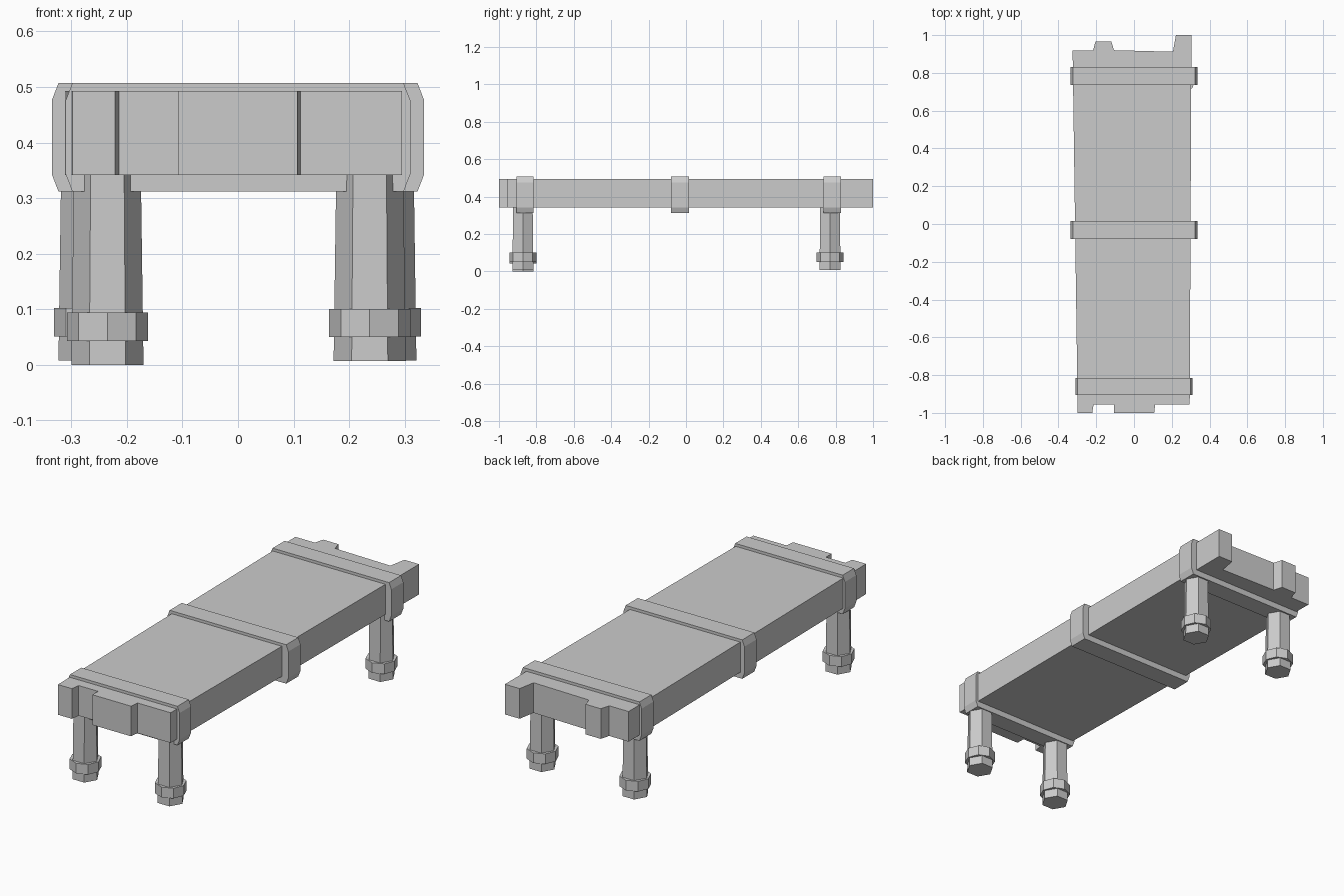
import bpy, bmesh
from math import cos, sin, pi

if "Cube" in bpy.data.objects:
    bpy.data.objects.remove(bpy.data.objects["Cube"])


def finish(name, bm):
    bmesh.ops.recalc_face_normals(bm, faces=bm.faces)
    mesh = bpy.data.meshes.new(name)
    bm.to_mesh(mesh)
    bm.free()
    obj = bpy.data.objects.new(name, mesh)
    bpy.context.collection.objects.link(obj)
    return obj


def extrude_profile(name, points, offset):
    bm = bmesh.new()
    face = bm.faces.new([bm.verts.new(p) for p in points])
    new = bmesh.ops.extrude_face_region(bm, geom=[face], use_keep_orig=True)["geom"]
    verts = [g for g in new if isinstance(g, bmesh.types.BMVert)]
    bmesh.ops.translate(bm, verts=verts, vec=offset)
    return finish(name, bm)


def prism(name, x, y, z0, z1, r0, r1, sides):
    bm = bmesh.new()
    rings = []
    for z, r in ((z0, r0), (z1, r1)):
        rings.append([bm.verts.new((x + r * cos(2 * pi * i / sides),
                                    y + r * sin(2 * pi * i / sides), z))
                      for i in range(sides)])
    bm.faces.new(rings[0])
    bm.faces.new(rings[1])
    for i in range(sides):
        j = (i + 1) % sides
        bm.faces.new((rings[0][i], rings[0][j], rings[1][j], rings[1][i]))
    return finish(name, bm)


# Thick top with uneven, stepped plank ends
outline = [
    (-0.298, -1), (-0.221, -1), (-0.214, -0.955), (-0.107, -0.955),
    (-0.107, -1), (0.107, -1), (0.112, -0.955), (0.295, -0.955),
    (0.304, 1), (0.222, 1), (0.206, 0.912), (-0.106, 0.92),
    (-0.12, 0.966), (-0.204, 0.966), (-0.217, 0.918), (-0.325, 0.918),
]
extrude_profile("table_top", [(x, y, 0.342) for x, y in outline], (0, 0, 0.151))

# Chamfered straps wrapped around the top
for name, y0, y1, half in (("front_strap", -0.905, -0.815, 0.31),
                           ("middle_strap", -0.08, 0.016, 0.335),
                           ("back_strap", 0.735, 0.83, 0.335)):
    inner = half - 0.012
    profile = [(-inner, 0.312), (inner, 0.312), (half, 0.343), (half, 0.476),
               (inner, 0.507), (-inner, 0.507), (-half, 0.476), (-half, 0.343)]
    extrude_profile(name, [(x, y0, z) for x, z in profile], (0, y1 - y0, 0))

# Tapered six-sided legs with eight-sided foot collars
for name, x, y, z in (("front_left", -0.235, -0.872, 0.0),
                      ("front_right", 0.237, -0.872, 0.007),
                      ("back_left", -0.258, 0.77, 0.008),
                      ("back_right", 0.256, 0.77, 0.008)):
    prism(name + "_leg", x, y, z, 0.36, 0.065, 0.06, 6)
    prism(name + "_collar", x, y, z + 0.043, z + 0.094, 0.073, 0.073, 8)
